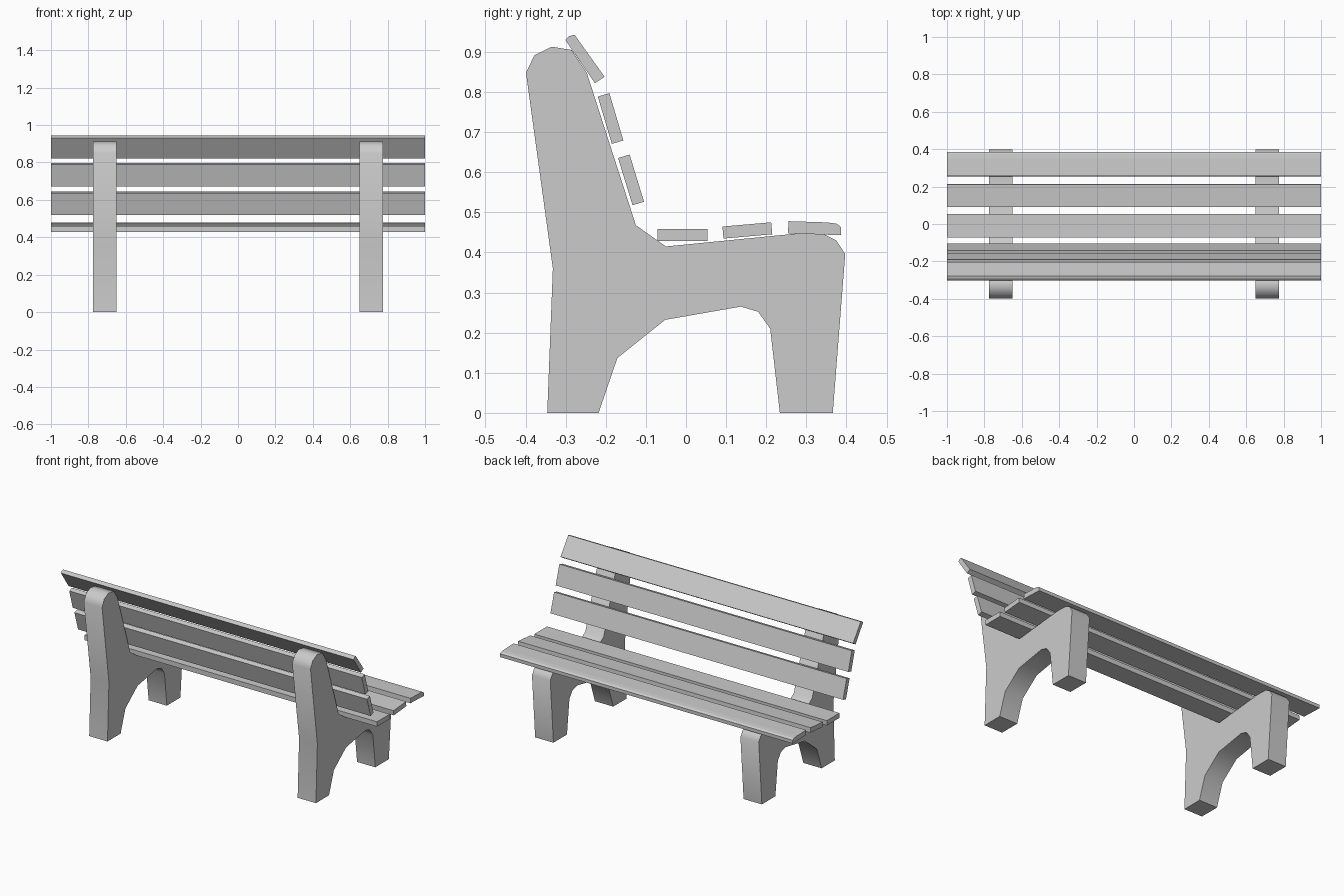
import bpy, bmesh, math
from mathutils import Vector

cube = bpy.data.objects.get("Cube")
if cube:
    bpy.data.objects.remove(cube, do_unlink=True)

grey = bpy.data.materials.new("light_grey")
grey.use_nodes = True
grey.diffuse_color = (0.6, 0.6, 0.6, 1)
grey.node_tree.nodes["Principled BSDF"].inputs["Base Color"].default_value = (0.6, 0.6, 0.6, 1)


def extrude_profile(name, points, x0, x1, smooth=False):
    """Solid with a (y, z) outline swept along x."""
    bm = bmesh.new()
    face = bm.faces.new([bm.verts.new((x0, y, z)) for y, z in points])
    swept = bmesh.ops.extrude_face_region(bm, geom=[face])
    moved = [v for v in swept["geom"] if isinstance(v, bmesh.types.BMVert)]
    bmesh.ops.translate(bm, verts=moved, vec=(x1 - x0, 0, 0))
    bmesh.ops.recalc_face_normals(bm, faces=bm.faces)
    mesh = bpy.data.meshes.new(name)
    bm.to_mesh(mesh)
    bm.free()
    mesh.materials.append(grey)
    obj = bpy.data.objects.new(name, mesh)
    bpy.context.collection.objects.link(obj)
    if smooth:
        bpy.ops.object.select_all(action="DESELECT")
        obj.select_set(True)
        bpy.context.view_layer.objects.active = obj
        bpy.ops.object.shade_smooth_by_angle(angle=math.radians(50))
    return obj


def plank(cy, cz, width, thickness, degrees):
    """Rectangular plank section, tilted about x."""
    a = math.radians(degrees)
    along = Vector((math.cos(a), math.sin(a))) * width / 2
    up = Vector((-math.sin(a), math.cos(a))) * thickness / 2
    c = Vector((cy, cz))
    return [c - along - up, c + along - up, c + along + up, c - along + up]


# Side supports: both legs, arch, seat rest and back post in one outline
support = [
    (-0.346, 0), (-0.218, 0), (-0.171, 0.137), (-0.052, 0.232), (0.137, 0.265),
    (0.18, 0.252), (0.21, 0.21), (0.234, 0), (0.366, 0), (0.397, 0.396),
    (0.375, 0.43), (0.345, 0.445), (0.285, 0.448), (-0.05, 0.415),
    (-0.125, 0.468), (-0.247, 0.847), (-0.285, 0.905), (-0.335, 0.913),
    (-0.378, 0.892), (-0.399, 0.848), (-0.332, 0.36),
]
for side, x0 in (("right", -0.775), ("left", 0.65)):
    extrude_profile(side + "_support", support, x0, x0 + 0.125, smooth=True)

# Planks; the front seat plank and the top back plank have an eased edge
planks = {
    "seat_plank_rear": plank(-0.009, 0.443, 0.124, 0.03, 0),
    "seat_plank_middle": plank(0.153, 0.455, 0.122, 0.03, 5),
    "seat_plank_front": [(0.254, 0.448), (0.386, 0.443), (0.386, 0.464),
                         (0.375, 0.472), (0.35, 0.475), (0.256, 0.478)],
    "back_plank_lower": plank(-0.137, 0.581, 0.123, 0.03, -73),
    "back_plank_middle": plank(-0.188, 0.734, 0.123, 0.03, -73.5),
    "back_plank_top": [(-0.301, 0.93), (-0.292, 0.939), (-0.278, 0.943),
                       (-0.203, 0.838), (-0.227, 0.822)],
}
for name, outline in planks.items():
    extrude_profile(name, outline, -1, 1)
